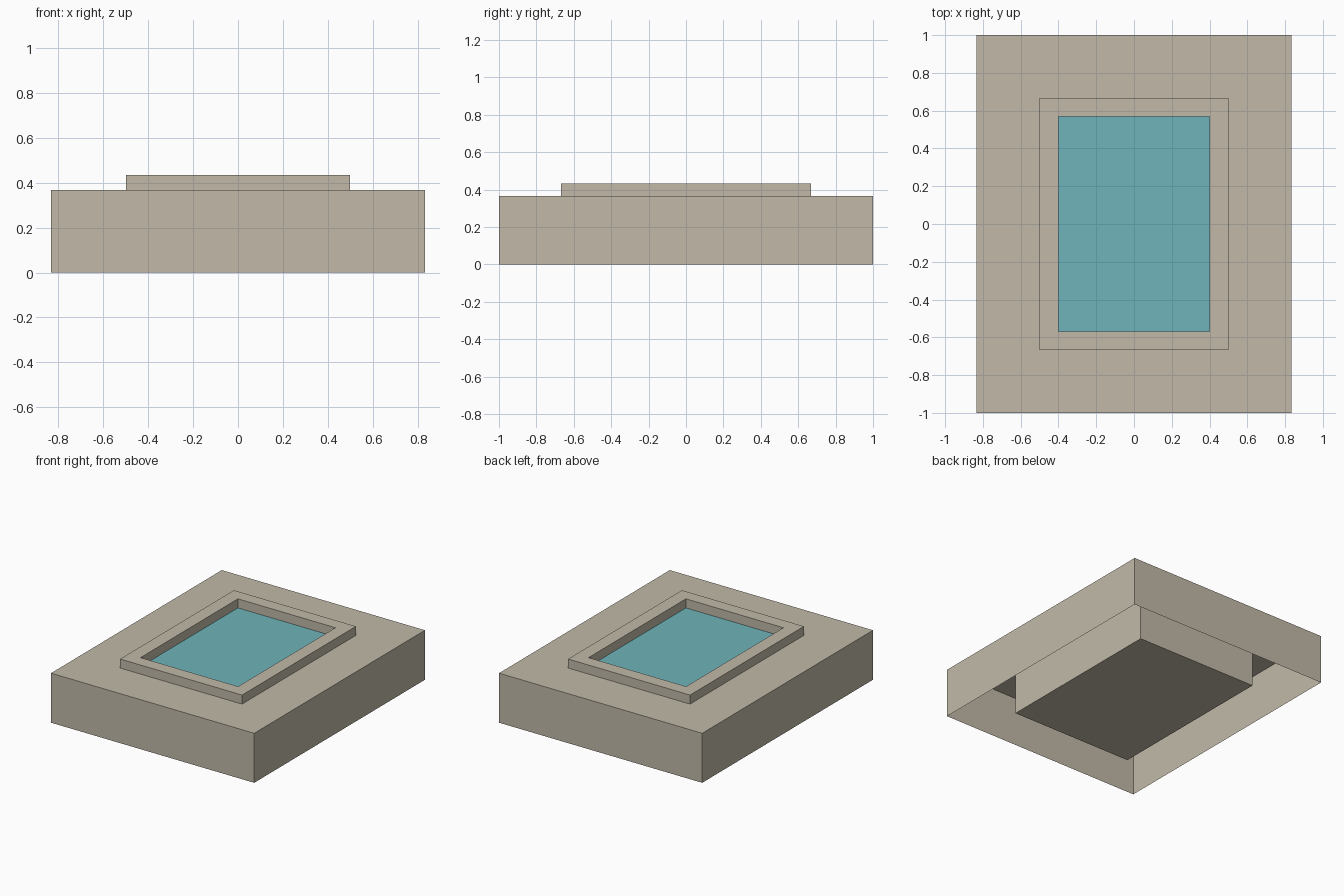
import bpy, bmesh

cube = bpy.data.objects.get("Cube")
if cube:
    bpy.data.objects.remove(cube, do_unlink=True)


def material(name, rgb):
    m = bpy.data.materials.new(name)
    m.use_nodes = True
    m.diffuse_color = (*rgb, 1)
    m.node_tree.nodes["Principled BSDF"].inputs["Base Color"].default_value = (*rgb, 1)
    return m


STONE = material("sandy stone", (0.539, 0.491, 0.397))
WATER = material("pool water", (0.156, 0.451, 0.491))

# Half width and half length of each rectangle, then the levels
OUTER, RIM, OPENING = (0.833, 1.0), (0.5, 0.667), (0.4, 0.57)
DECK_Z, RIM_Z = 0.367, 0.434


def loft(name, rings, mat, cap_start=False, cap_end=False):
    """Join rectangular rings (half size, height) into a sheet surface."""
    bm = bmesh.new()
    loops = [[bm.verts.new((sx * hx, sy * hy, z))
              for sx, sy in ((-1, -1), (1, -1), (1, 1), (-1, 1))]
             for (hx, hy), z in rings]
    for a, b in zip(loops, loops[1:]):
        for i in range(4):
            j = (i + 1) % 4
            bm.faces.new((a[i], a[j], b[j], b[i]))
    if cap_start:
        bm.faces.new(loops[0][::-1])
    if cap_end:
        bm.faces.new(loops[-1])
    mesh = bpy.data.meshes.new(name)
    bm.to_mesh(mesh)
    bm.free()
    mesh.materials.append(mat)
    obj = bpy.data.objects.new(name, mesh)
    bpy.context.collection.objects.link(obj)
    return obj


# Deck: open underneath, with outer walls and a top around the basin
loft("deck", [(OUTER, 0), (OUTER, DECK_Z), (RIM, DECK_Z)], STONE)

# Basin: closed bottom, raised rim and inner walls down to the water
loft("basin", [(RIM, 0), (RIM, RIM_Z), (OPENING, RIM_Z), (OPENING, DECK_Z)],
     STONE, cap_start=True)

# Water surface
loft("water", [(OPENING, DECK_Z)], WATER, cap_end=True)
